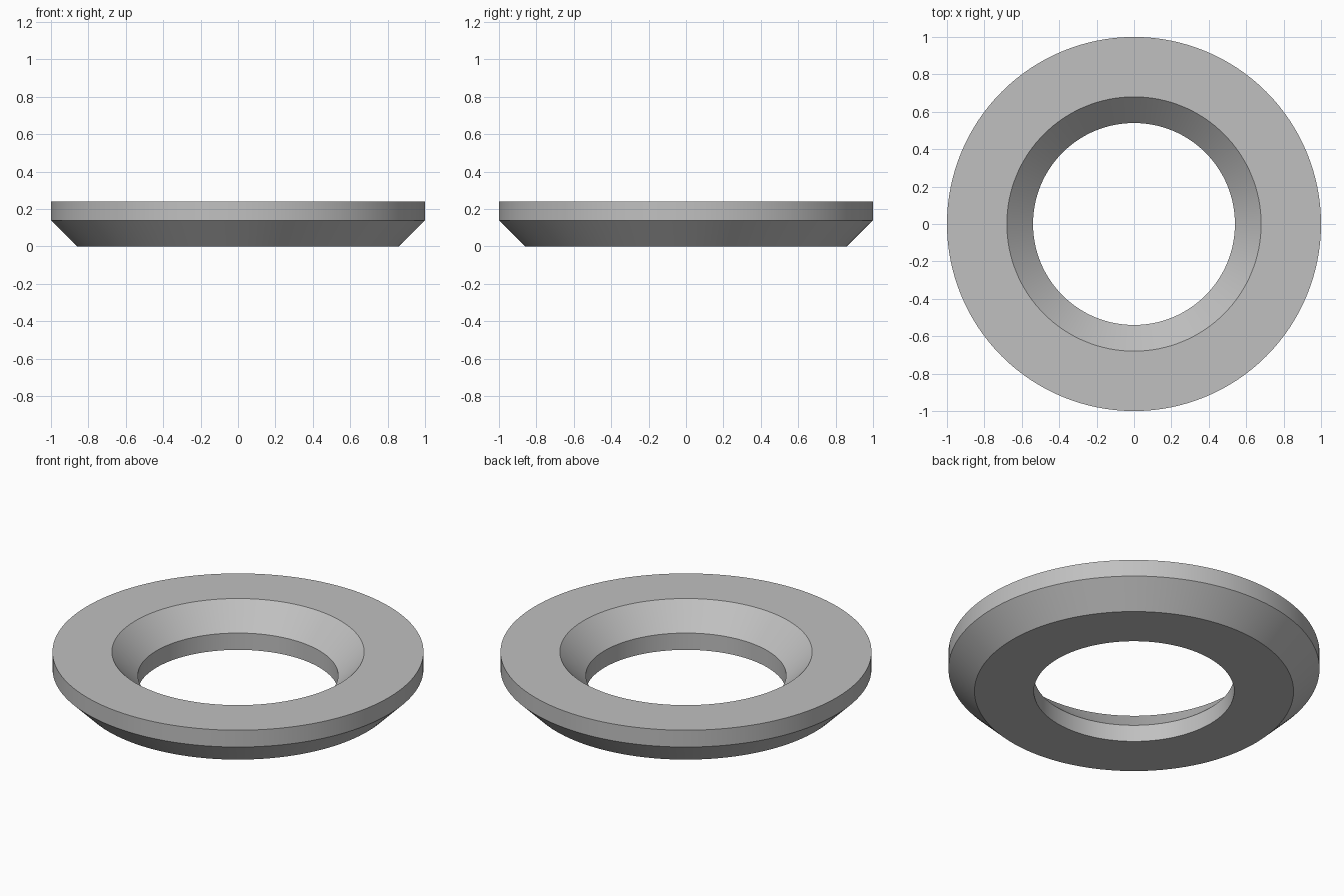
import bpy
import bmesh
from math import cos, sin, tau, radians

cube = bpy.data.objects.get("Cube")
if cube:
    bpy.data.objects.remove(cube, do_unlink=True)

SEGMENTS = 128
# Ring cross-section as (radius, height), counter-clockwise
PROFILE = [(0.54, 0), (0.86, 0), (1, 0.14), (1, 0.24), (0.68, 0.24), (0.54, 0.1)]

# Plain grey material
grey = bpy.data.materials.new("plain_grey")
grey.use_nodes = True
colour = (0.53, 0.53, 0.53, 1)
grey.diffuse_color = colour
grey.node_tree.nodes["Principled BSDF"].inputs["Base Color"].default_value = colour

# Chamfered ring, swept around the vertical axis
bm = bmesh.new()
loops = []
for radius, height in PROFILE:
    angles = [tau * i / SEGMENTS for i in range(SEGMENTS)]
    loops.append([bm.verts.new((radius * cos(a), radius * sin(a), height)) for a in angles])
for k, lower in enumerate(loops):
    upper = loops[(k + 1) % len(loops)]
    for i in range(SEGMENTS):
        j = (i + 1) % SEGMENTS
        bm.faces.new((lower[i], lower[j], upper[j], upper[i]))
bmesh.ops.recalc_face_normals(bm, faces=bm.faces)

mesh = bpy.data.meshes.new("chamfered_ring")
bm.to_mesh(mesh)
bm.free()
mesh.materials.append(grey)
ring = bpy.data.objects.new("chamfered_ring", mesh)
bpy.context.collection.objects.link(ring)

# Smooth around the ring, crisp at the chamfers
bpy.ops.object.select_all(action="DESELECT")
ring.select_set(True)
bpy.context.view_layer.objects.active = ring
bpy.ops.object.shade_smooth_by_angle(angle=radians(30))
